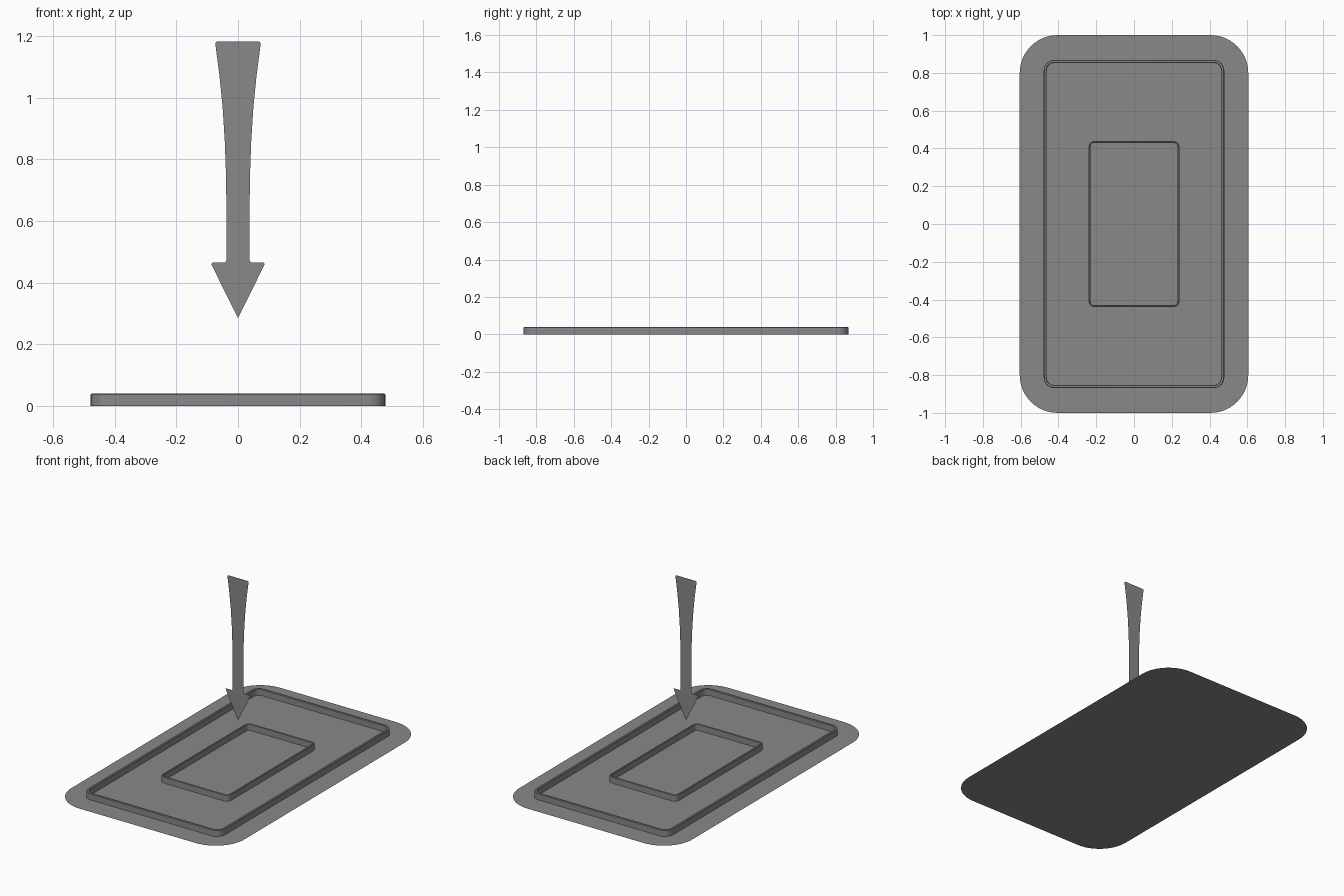
import bpy, bmesh, math

if "Cube" in bpy.data.objects:
    bpy.data.objects.remove(bpy.data.objects["Cube"])

grey = bpy.data.materials.new("mid_grey")
grey.diffuse_color = (0.25, 0.25, 0.25, 1)
grey.use_nodes = True
grey.node_tree.nodes["Principled BSDF"].inputs["Base Color"].default_value = grey.diffuse_color


def rounded_rect(hx, hy, r, n=8):
    """Outline of a rounded rectangle, counter-clockwise."""
    pts = []
    for k, (sx, sy) in enumerate([(1, 1), (-1, 1), (-1, -1), (1, -1)]):
        for i in range(n + 1):
            a = math.pi / 2 * (k + i / n)
            pts.append((sx * (hx - r) + r * math.cos(a), sy * (hy - r) + r * math.sin(a)))
    return pts


def finish(name, bm, smooth=False):
    me = bpy.data.meshes.new(name)
    bm.to_mesh(me)
    bm.free()
    me.materials.append(grey)
    ob = bpy.data.objects.new(name, me)
    bpy.context.collection.objects.link(ob)
    if smooth:
        bpy.context.view_layer.objects.active = ob
        ob.select_set(True)
        bpy.ops.object.shade_smooth_by_angle(angle=math.radians(40))
        ob.select_set(False)
    return ob


def sheet(name, points):
    """Flat single-sided face from 3D points."""
    bm = bmesh.new()
    bm.faces.new([bm.verts.new(p) for p in points])
    return finish(name, bm)


def rim(name, hx, hy, r, t, h):
    """Raised rounded-rectangle wall of thickness t and height h."""
    bm = bmesh.new()
    # cross-section: inset from the outer outline, height
    section = [(0, 0), (0, h - 0.003), (0.003, h), (t - 0.003, h), (t, h - 0.003), (t, 0)]
    loops = [[bm.verts.new((x, y, z)) for x, y in rounded_rect(hx - d, hy - d, r - d)]
             for d, z in section]
    for a, b in zip(loops, loops[1:]):
        for i in range(len(a)):
            j = (i + 1) % len(a)
            bm.faces.new((a[i], a[j], b[j], b[i]))
    return finish(name, bm, True)


# Flat base mat with large round corners
sheet("base_mat", [(x, y, 0) for x, y in rounded_rect(0.605, 1.0, 0.2, 12)])

# Raised rims
rim("outer_rim", 0.478, 0.868, 0.055, 0.016, 0.04)
rim("inner_rim", 0.24, 0.44, 0.03, 0.011, 0.04)

# Hanging arrow: right half of the outline, from tip to top, then mirrored
half = [(0.085, 0.456), (0.086, 0.461), (0.082, 0.465), (0.042, 0.465), (0.038, 0.472),
        (0.037, 0.6), (0.039, 0.75), (0.043, 0.86), (0.05, 0.97), (0.06, 1.07),
        (0.073, 1.17), (0.073, 1.178), (0.068, 1.183)]
outline = [(0, 0.285)] + half + [(-x, z) for x, z in reversed(half)]
sheet("arrow", [(x, 0, z) for x, z in outline])
